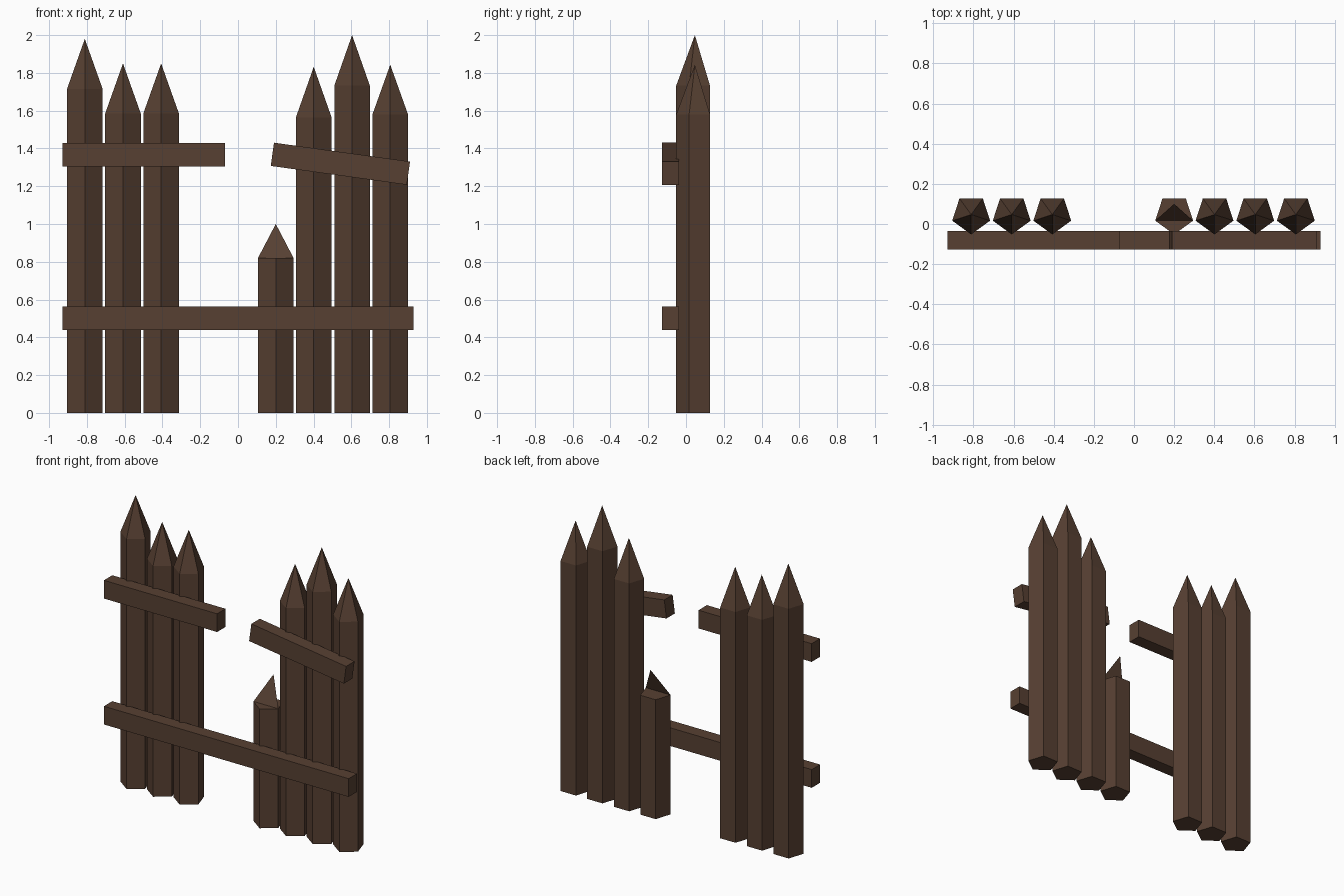
import bpy, bmesh, math
from mathutils import Matrix

if "Cube" in bpy.data.objects:
    bpy.data.objects.remove(bpy.data.objects["Cube"])

wood = bpy.data.materials.new("dark_brown_wood")
wood.diffuse_color = (0.095, 0.051, 0.032, 1)
wood.use_nodes = True
wood.node_tree.nodes["Principled BSDF"].inputs["Base Color"].default_value = wood.diffuse_color

R, CY = 0.099, 0.047   # stake radius and depth position


def finish(name, bm, recalc=True):
    if recalc:
        bmesh.ops.recalc_face_normals(bm, faces=bm.faces)
    me = bpy.data.meshes.new(name)
    bm.to_mesh(me)
    bm.free()
    me.materials.append(wood)
    ob = bpy.data.objects.new(name, me)
    bpy.context.collection.objects.link(ob)
    return ob


def pentagon(bm, x, z):
    # five-sided ring with one corner facing the front
    ring = []
    for i in range(5):
        a = -math.pi / 2 + i * math.tau / 5
        ring.append(bm.verts.new((x + R * math.cos(a), CY + R * math.sin(a), z)))
    return ring


def stake(name, x, shoulder, tip=None):
    bm = bmesh.new()
    low, high = pentagon(bm, x, 0), pentagon(bm, x, shoulder)
    bm.faces.new(low)
    apex = bm.verts.new((x, CY, tip)) if tip else None
    for i in range(5):
        j = (i + 1) % 5
        bm.faces.new((low[i], low[j], high[j], high[i]))
        if apex:
            bm.faces.new((high[i], high[j], apex))
    if not apex:
        bm.faces.new(high)
    return finish(name, bm)


def rail(name, x, z, length, height, tilt=0):
    bm = bmesh.new()
    m = (Matrix.Translation((x, -0.0815, z)) @ Matrix.Rotation(math.radians(tilt), 4, 'Y')
         @ Matrix.Diagonal((length, 0.091, height, 1)))
    bmesh.ops.create_cube(bm, size=1, matrix=m)
    return finish(name, bm)


# pointed stakes: x, shoulder height, tip height
stakes = [(-0.811, 1.715, 1.98), (-0.609, 1.585, 1.85), (-0.407, 1.585, 1.85),
          (0.401, 1.565, 1.832), (0.604, 1.732, 2.0), (0.806, 1.58, 1.843)]
for n, (x, shoulder, tip) in enumerate(stakes):
    stake(f"stake_{n + 1}", x, shoulder, tip)

# broken stake with a flat top and a leaning splinter
BX, BZ = 0.2, 0.82
stake("broken_stake", BX, BZ)
bm = bmesh.new()
w, y = R * math.cos(math.radians(18)), CY - R * math.sin(math.radians(18))
bm.faces.new([bm.verts.new(c) for c in
              ((BX - w, y, BZ), (BX + w, y, BZ), (BX, 0.1, 1.0))])
finish("splinter", bm, recalc=False)

# rails
rail("lower_rail", 0, 0.502, 1.86, 0.125)
rail("upper_left_rail", -0.5, 1.367, 0.86, 0.125)
rail("upper_right_rail", 0.542, 1.319, 0.727, 0.124, 7.9)
